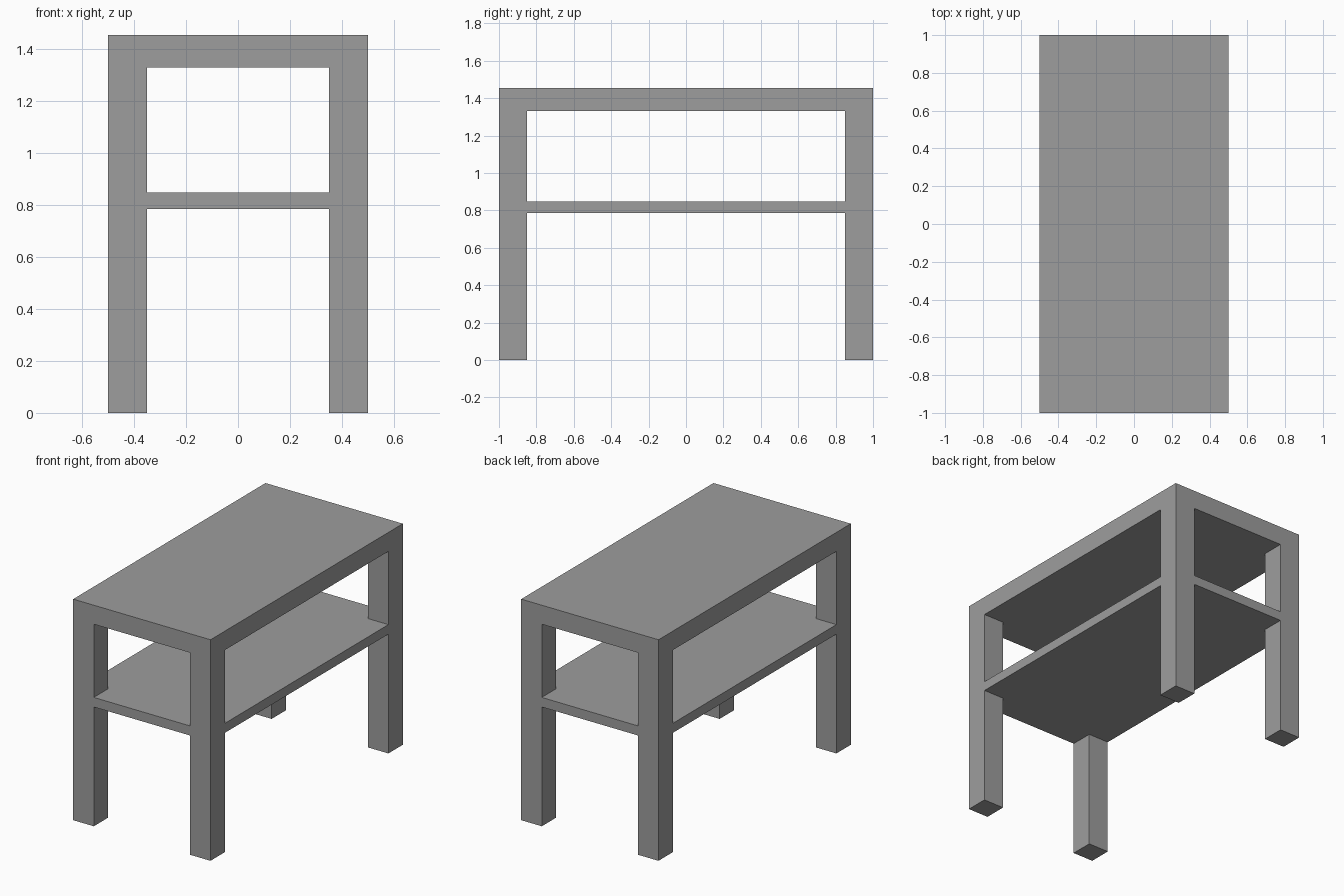
import bpy
import bmesh

cube = bpy.data.objects.get("Cube")
if cube:
    bpy.data.objects.remove(cube, do_unlink=True)

# Material
GREY = (0.34, 0.34, 0.34, 1)
mat = bpy.data.materials.new("plain_grey")
mat.use_nodes = True
mat.diffuse_color = GREY
bsdf = mat.node_tree.nodes["Principled BSDF"]
bsdf.inputs["Base Color"].default_value = GREY
bsdf.inputs["Roughness"].default_value = 0.8

# Dimensions
HALF_X, HALF_Y, LEG = 0.5, 1.0, 0.15
SHELF_BOTTOM, SHELF_TOP = 0.785, 0.848
TOP_BOTTOM, TOP = 1.33, 1.455

bm = bmesh.new()


def slab(z):
    """Flat sheet split into nine cells, with square corner cells for the legs."""
    xs = (-HALF_X, LEG - HALF_X, HALF_X - LEG, HALF_X)
    ys = (-HALF_Y, LEG - HALF_Y, HALF_Y - LEG, HALF_Y)
    grid = [[bm.verts.new((x, y, z)) for y in ys] for x in xs]
    return [bm.faces.new((grid[i][j], grid[i][j + 1], grid[i + 1][j + 1], grid[i + 1][j]))
            for i in range(3) for j in range(3)]


def extrude_down(faces, z):
    """Extrude faces down to height z and return the new lower faces."""
    geom = bmesh.ops.extrude_face_region(bm, geom=faces)["geom"]
    for v in geom:
        if isinstance(v, bmesh.types.BMVert):
            v.co.z = z
    return [f for f in geom if isinstance(f, bmesh.types.BMFace)]


def corners(faces):
    return [f for f in faces
            if abs(f.calc_center_median().x) > HALF_X - LEG
            and abs(f.calc_center_median().y) > HALF_Y - LEG]


def make_slab(z_top, z_bottom):
    """Closed board; returns its upper and lower cells."""
    upper = slab(z_top)
    lower = slab(z_bottom)
    edges = [e for e in bm.edges if e.is_boundary]
    bmesh.ops.bridge_loops(bm, edges=edges)
    return upper, lower


# Table top and shelf boards
_, top_under = make_slab(TOP, TOP_BOTTOM)
shelf_upper, shelf_under = make_slab(SHELF_TOP, SHELF_BOTTOM)

# Upper legs join the two boards, lower legs reach the floor
upper_feet = extrude_down(corners(top_under), SHELF_TOP)
bmesh.ops.delete(bm, geom=upper_feet + corners(shelf_upper), context='FACES_ONLY')
extrude_down(corners(shelf_under), 0)

# Weld into one clean frame with flush outer faces
bmesh.ops.remove_doubles(bm, verts=bm.verts[:], dist=0.0001)
inner = [f for f in bm.faces if all(len(e.link_faces) > 2 for e in f.edges)]
bmesh.ops.delete(bm, geom=inner, context='FACES_ONLY')
bmesh.ops.recalc_face_normals(bm, faces=bm.faces[:])
bmesh.ops.dissolve_limit(bm, angle_limit=0.01, verts=bm.verts[:], edges=bm.edges[:])

mesh = bpy.data.meshes.new("table_with_shelf")
bm.to_mesh(mesh)
bm.free()
mesh.materials.append(mat)
table = bpy.data.objects.new("table_with_shelf", mesh)
bpy.context.collection.objects.link(table)
